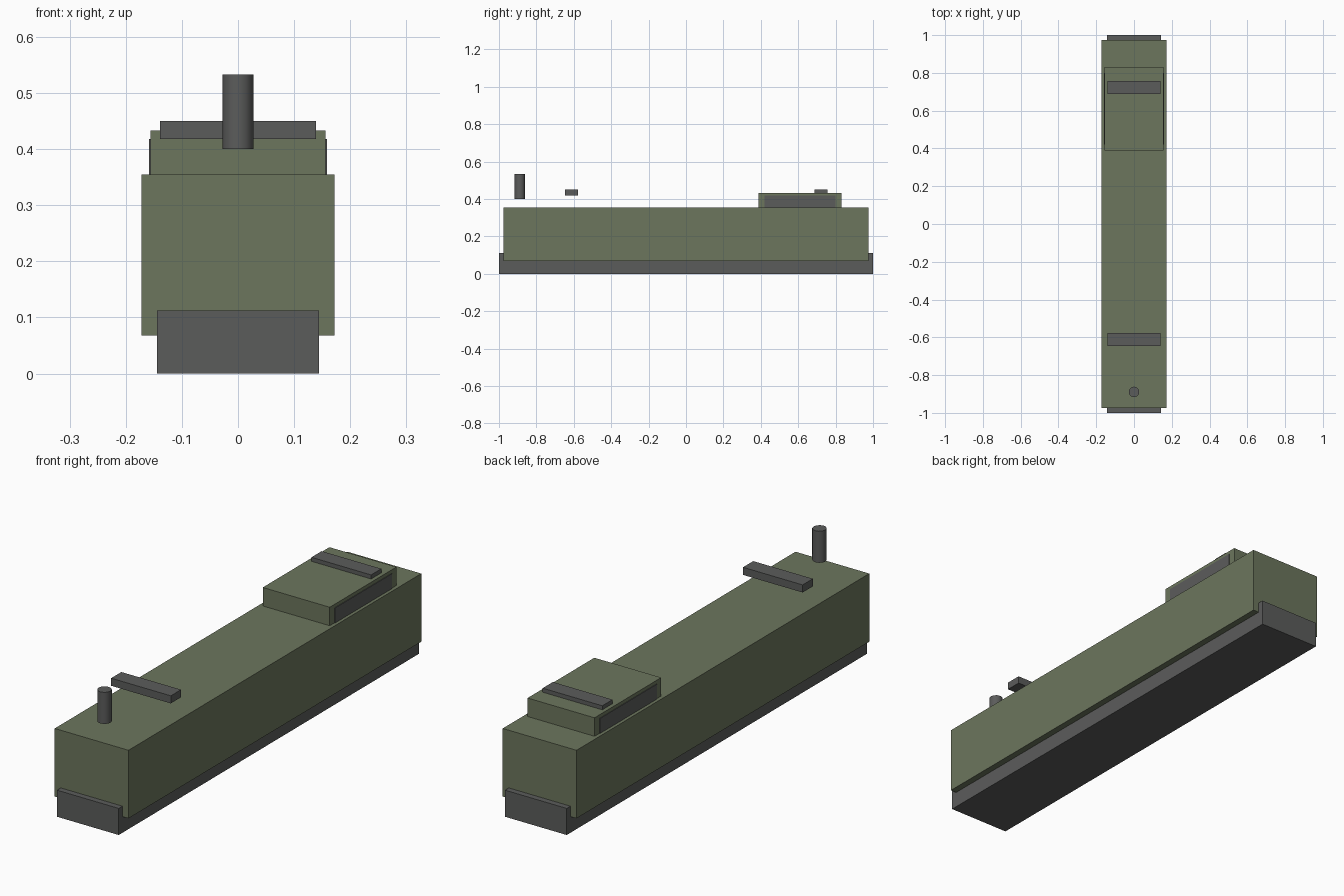
import bpy
import math

if "Cube" in bpy.data.objects:
    bpy.data.objects.remove(bpy.data.objects["Cube"])


def material(name, rgb):
    m = bpy.data.materials.new(name)
    m.diffuse_color = (*rgb, 1)
    m.use_nodes = True
    m.node_tree.nodes["Principled BSDF"].inputs["Base Color"].default_value = m.diffuse_color
    return m


GREEN = material("olive green", (0.15, 0.18, 0.11))
GREY = material("dark grey", (0.105, 0.107, 0.105))


def box(name, x, y, z, mat):
    """Box from (min, max) ranges on each axis."""
    loc = [(a + b) / 2 for a, b in (x, y, z)]
    bpy.ops.mesh.primitive_cube_add(size=1, location=loc)
    ob = bpy.context.object
    ob.name = name
    ob.scale = [b - a for a, b in (x, y, z)]
    bpy.ops.object.transform_apply(location=False, rotation=False, scale=True)
    ob.data.materials.append(mat)
    return ob


# Underframe, slightly longer and narrower than the body
box("underframe", (-0.144, 0.144), (-1, 1), (0, 0.112), GREY)

# Long hull
box("body", (-0.172, 0.172), (-0.975, 0.975), (0.068, 0.355), GREEN)

# Raised cab near the back, with a thin window plate on each side
box("cab", (-0.156, 0.156), (0.388, 0.832), (0.345, 0.433), GREEN)
for side, sx in (("left", -1), ("right", 1)):
    xs = sorted((sx * 0.152, sx * 0.1585))
    box(side + "_window", xs, (0.42, 0.8), (0.35, 0.418), GREY)

# Cross bars: one over the front deck, one on the cab roof
for name, y in (("front_cross_bar", -0.612), ("rear_cross_bar", 0.722)):
    box(name, (-0.139, 0.139), (y - 0.034, y + 0.034), (0.418, 0.45), GREY)

# Exhaust stack
bpy.ops.mesh.primitive_cylinder_add(vertices=12, radius=0.0278, depth=0.133,
                                    location=(0, -0.889, 0.4665))
stack = bpy.context.object
stack.name = "exhaust_stack"
stack.data.materials.append(GREY)
bpy.ops.object.shade_smooth_by_angle(angle=math.radians(40))
